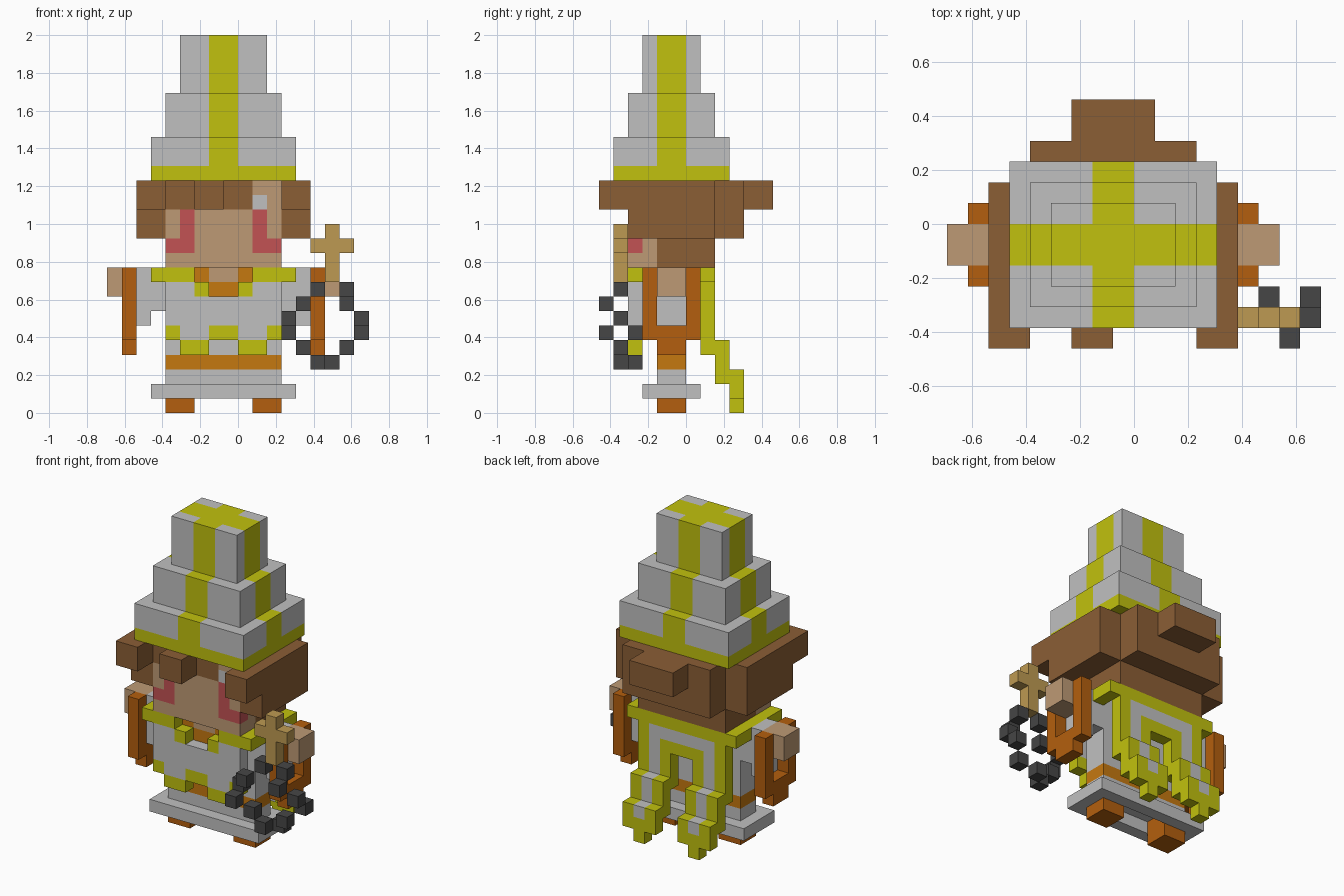
import bpy, bmesh, math
from mathutils import Vector

if "Cube" in bpy.data.objects:
    bpy.data.objects.remove(bpy.data.objects["Cube"])

U = 2 / 26  # size of one block


def linear(c):
    c /= 255
    return c / 12.92 if c <= 0.04045 else ((c + 0.055) / 1.055) ** 2.4


def material(name, r, g, b):
    m = bpy.data.materials.new(name)
    m.use_nodes = True
    col = (linear(r), linear(g), linear(b), 1)
    m.diffuse_color = col
    m.node_tree.nodes["Principled BSDF"].inputs["Base Color"].default_value = col
    return m


COLOURS = {
    "grey": material("cloth grey", 192, 192, 192),
    "yellow": material("trim yellow", 193, 193, 14),
    "brown": material("hair brown", 139, 94, 53),
    "skin": material("skin tan", 190, 154, 117),
    "red": material("eye red", 194, 82, 84),
    "rust": material("cuff rust", 180, 95, 14),
    "orange": material("sash orange", 197, 120, 16),
    "gold": material("cross gold", 190, 154, 82),
    "black": material("bead charcoal", 70, 70, 70),
}
NAMES = list(COLOURS)
AXES = [Vector(a) for a in ((1, 0, 0), (-1, 0, 0), (0, 1, 0), (0, -1, 0), (0, 0, 1), (0, 0, -1))]


def part(name, boxes, colour, holes=()):
    """Outer skin of a union of block boxes (x0,x1,y0,y1,z0,z1).
    colour is a name, or a rule (x, y, z, normal) -> name using block corners."""
    def cells(b):
        return {(x, y, z) for x in range(b[0], b[1]) for y in range(b[2], b[3]) for z in range(b[4], b[5])}
    solid = set().union(*map(cells, boxes))
    for h in holes:
        solid -= cells(h)
    used = [colour] if isinstance(colour, str) else NAMES
    bm = bmesh.new()
    for c in sorted(solid):
        centre = Vector(c) + Vector((0.5, 0.5, 0.5))
        for n in AXES:
            if tuple(int(a + b) for a, b in zip(c, n)) in solid:
                continue
            s = Vector((n.y, n.z, n.x)) / 2
            t = n.cross(s)
            mid = centre + n / 2
            quad = [mid - s - t, mid + s - t, mid + s + t, mid - s + t]
            f = bm.faces.new([bm.verts.new(p * U) for p in quad])
            f.material_index = 0 if len(used) == 1 else used.index(colour(*c, n))
    bmesh.ops.remove_doubles(bm, verts=bm.verts, dist=1e-4)
    bmesh.ops.recalc_face_normals(bm, faces=bm.faces)
    bmesh.ops.dissolve_limit(bm, angle_limit=0.01, verts=bm.verts, edges=bm.edges, delimit={'MATERIAL'})
    me = bpy.data.meshes.new(name)
    bm.to_mesh(me)
    bm.free()
    for u in used:
        me.materials.append(COLOURS[u])
    ob = bpy.data.objects.new(name, me)
    bpy.context.collection.objects.link(ob)
    return ob


def mirror(b):
    """Mirror a box across the body's centre line."""
    return (-2 - b[1], -2 - b[0]) + tuple(b[2:])


def both(*boxes):
    return list(boxes) + [mirror(b) for b in boxes]


# Stepped hat with a crossing stripe
def hat_rule(x, y, z, n):
    across = x in (-2, -1) and not n.x
    along = y in (-2, -1) and not n.y
    return "yellow" if z == 16 and n.z <= 0 or across or along else "grey"


part("hat", [(-6, 4, -5, 3, 16, 19), (-5, 3, -4, 2, 19, 22), (-4, 2, -3, 1, 22, 26)], hat_rule)


# Head with painted eyes and hairline
def head_rule(x, y, z, n):
    side = abs(x + 0.5)  # distance from the centre line, in whole blocks plus half
    m = x if x >= -1 else -3 - x  # mirrored column
    if n.y < 0:
        if z >= 14:
            if x < 1:
                return "brown"
            return "grey" if (x, z) == (1, 14) else "skin"
        if z == 11 and m in (1, 2) or z in (12, 13) and m == 1:
            return "red"
        return "skin"
    if n.z < 0:
        return "skin"
    if n.x and y < -2:
        return "red" if (y, z) == (-4, 11) else "skin"
    return "brown"


part("head", [(-5, 3, -4, 2, 10, 16)], head_rule)

# Hair: side locks, fringe tufts, back and bun
part("hair", both((3, 5, -4, 2, 12, 16), (3, 5, -6, -4, 14, 16))
     + [(-3, -1, -6, -4, 14, 16), (-5, 3, 2, 4, 12, 16), (-3, 1, 4, 6, 14, 16)], "brown")

# Robe body, sash and hem
part("robe", [(-5, 3, -2, 0, 2, 10)], lambda x, y, z, n: "orange" if z == 3 else "grey")
part("hem", [(-6, 4, -3, 1, 1, 2)], "grey", holes=[(-5, 3, -2, 0, 1, 2)])
for name, b in (("left_foot", (1, 3, -2, 0, 0, 2)), ("right_foot", (-5, -3, -2, 0, 0, 2))):
    part(name, [b], "rust")
part("neck", [(-3, 1, -3, -2, 8, 10)],
     lambda x, y, z, n: "skin" if z == 9 and x in (-2, -1) else "orange")

# Arms, open cuffs and hands
for side, f in (("left", lambda b: b), ("right", mirror)):
    part(side + "_arm", [f((4, 5, -2, 0, 6, 10)), f((3, 4, -2, 0, 7, 9))], "grey")
    part(side + "_cuff", [f((5, 6, -3, 1, 5, 10)), f((5, 6, -2, 0, 4, 5))], "rust",
         holes=[f((5, 6, -2, 0, 6, 10))])
    part(side + "_hand", [f((5, 7, -2, 0, 8, 10))], "skin")


# Front panel with a zigzag lower edge
def panel_rule(x, y, z, n):
    if z == 9 or z == 8 and x in (-3, 0):
        return "yellow"
    if z == 4 or z == 5 and x in (-5, -2, -1, 2):
        return "yellow"
    return "grey"


part("front_panel", both((1, 4, -4, -3, 9, 10), (0, 3, -4, -3, 5, 9), (0, 2, -4, -3, 4, 5))
     + [(-2, 0, -4, -3, 5, 8)], panel_rule)

# Shoulder trim joining the front panel to the stole
part("shoulder_trim", both((3, 4, -3, 1, 9, 10)), "yellow")


# Stole on the back with two stepped tails
def stole_rule(x, y, z, n):
    m = x if x >= -1 else -3 - x
    if y == 1 and z == 8 and m < 2:
        return "grey"
    return "grey" if m == 1 and 2 <= z < 9 and not n.x else "yellow"


part("stole", [(-6, 4, 1, 2, 9, 10), (-2, 0, 1, 2, 7, 9)]
     + both((0, 3, 1, 2, 4, 9), (0, 3, 2, 3, 2, 5), (0, 3, 3, 4, 1, 3), (1, 2, 3, 4, 0, 1)), stole_rule)

# Cross held in front of the left hand
part("cross", [(6, 7, -5, -4, 9, 13), (5, 8, -5, -4, 11, 12)], "gold")

# Loop of beads hanging from the cross
beads = [(5, -5, 8), (4, -6, 7), (3, -5, 6), (3, -6, 5), (4, -5, 4), (5, -5, 3),
         (6, -4, 3), (7, -5, 4), (8, -4, 5), (8, -5, 6), (7, -6, 7), (7, -5, 8)]
part("beads", [(x, x + 1, y, y + 1, z, z + 1) for x, y, z in beads], "black")
